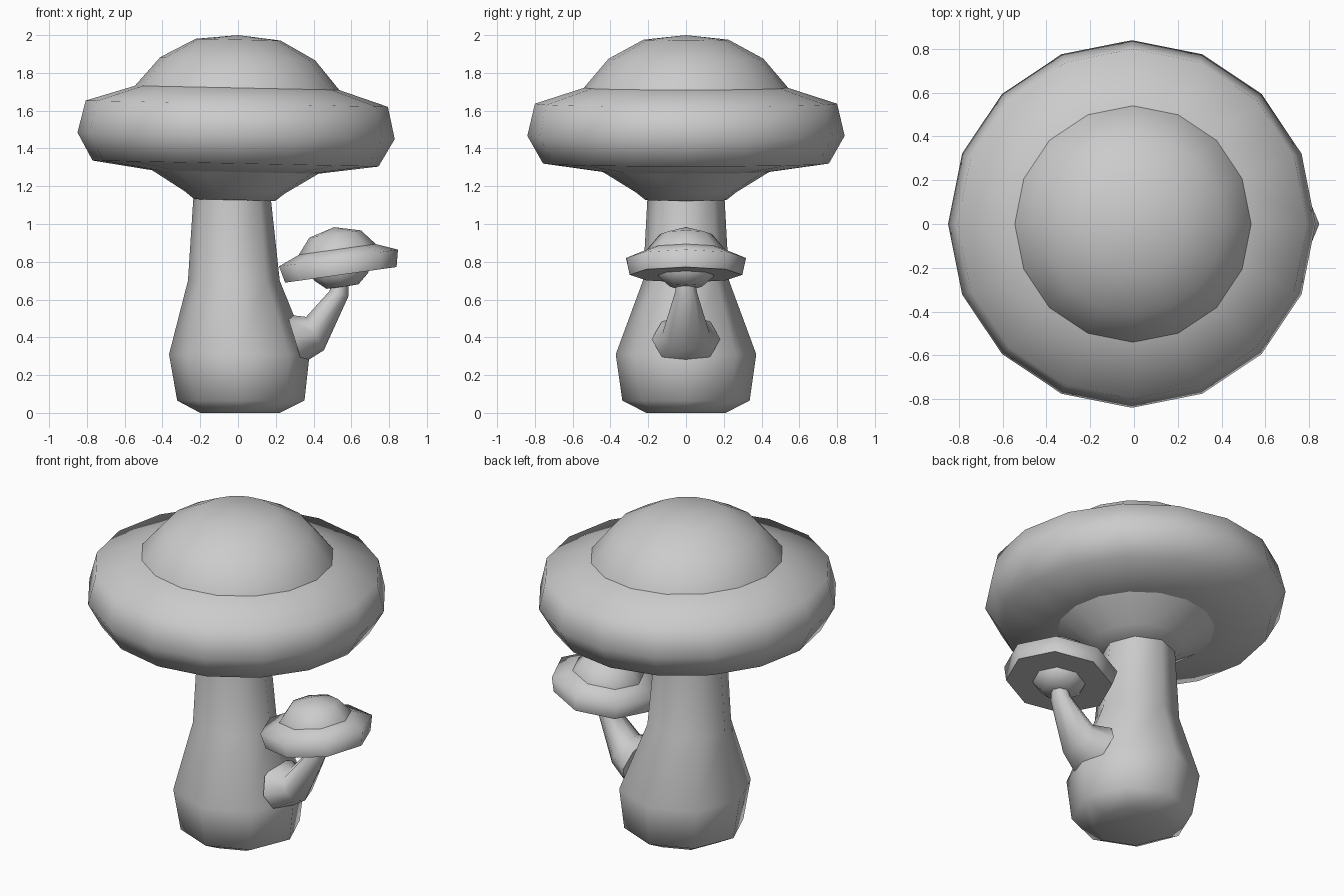
import bpy, bmesh
from math import sin, cos, pi, radians

if "Cube" in bpy.data.objects:
    bpy.data.objects.remove(bpy.data.objects["Cube"])


def loft(name, rings, sides, angle=60, close=True):
    """Skin rings of (centre x, centre z, tilt, radius in plane, radius in y)."""
    bm = bmesh.new()
    loops = []
    for cx, cz, t, rx, ry in rings:
        loops.append([bm.verts.new((cx + rx * cos(a) * cos(t),
                                    ry * sin(a),
                                    cz + rx * cos(a) * sin(t)))
                      for a in (2 * pi * i / sides for i in range(sides))])
    for lo, hi in zip(loops, loops[1:]):
        for i in range(sides):
            j = (i + 1) % sides
            bm.faces.new((lo[i], lo[j], hi[j], hi[i]))
    if close:
        for ring, loop in ((rings[0], loops[0]), (rings[-1], loops[-1])):
            if ring[3] > 0:
                bm.faces.new(loop)
    bmesh.ops.remove_doubles(bm, verts=bm.verts, dist=1e-5)
    bmesh.ops.recalc_face_normals(bm, faces=bm.faces)
    me = bpy.data.meshes.new(name)
    bm.to_mesh(me)
    bm.free()
    ob = bpy.data.objects.new(name, me)
    bpy.context.collection.objects.link(ob)
    bpy.ops.object.select_all(action='DESELECT')
    ob.select_set(True)
    bpy.context.view_layer.objects.active = ob
    bpy.ops.object.shade_smooth_by_angle(angle=radians(angle))
    return ob


def lathe(name, profile, pivot, tilt, sides, angle=60, close=True):
    """Turn a bottom-to-top (radius, height) profile about a tilted axis."""
    x, z = pivot
    t = radians(tilt)
    rings = [(x - h * sin(t), z + h * cos(t), t, r, r) for r, h in profile]
    return loft(name, rings, sides, angle, close)


# Main stem, leaning slightly
loft("main_stem", [(0.01, 0, 0, 0.21, 0.21), (0.015, 0.065, 0, 0.337, 0.337),
                   (0.007, 0.31, 0, 0.372, 0.372), (-0.022, 0.70, 0, 0.243, 0.228),
                   (-0.032, 1.16, 0, 0.203, 0.203)], 8)

# Large cap: underside, rim and dome
big = ((-0.01, 1.467), -1.2, 16)
lathe("cap_underside", [(0, -0.34), (0.215, -0.34), (0.265, -0.30),
                        (0.44, -0.192), (0.50, -0.13)], *big, 50)
lathe("cap_rim", [(0.43, -0.193), (0.757, -0.147), (0.84, 0),
                  (0.80, 0.17), (0.53, 0.257)], *big, 75, False)
lathe("cap_dome", [(0.565, 0.15), (0.54, 0.255), (0.41, 0.408),
                   (0.225, 0.509), (0, 0.533)], *big, 60)

# Side stem growing out of the main stem
loft("side_stem", [(0.30, 0.39, radians(-73), 0.136, 0.182),
                   (0.408, 0.42, radians(-62), 0.10, 0.125),
                   (0.535, 0.632, radians(-15), 0.052, 0.06),
                   (0.54, 0.70, 0, 0.046, 0.046)], 8)

# Small cap: underside, rim and dome
small = ((0.532, 0.82), 8, 8)
lathe("small_cap_bulb", [(0, -0.155), (0.085, -0.153), (0.145, -0.10),
                         (0.155, -0.05)], *small, 60)
lathe("small_cap_gills", [(0.13, -0.09), (0.298, -0.09)], *small, 30, False)
lathe("small_cap_rim", [(0.298, -0.09), (0.318, 0), (0.20, 0.048)],
      *small, 100, False)
lathe("small_cap_dome", [(0.212, 0), (0.205, 0.047), (0.138, 0.128),
                         (0, 0.165)], *small, 60)
